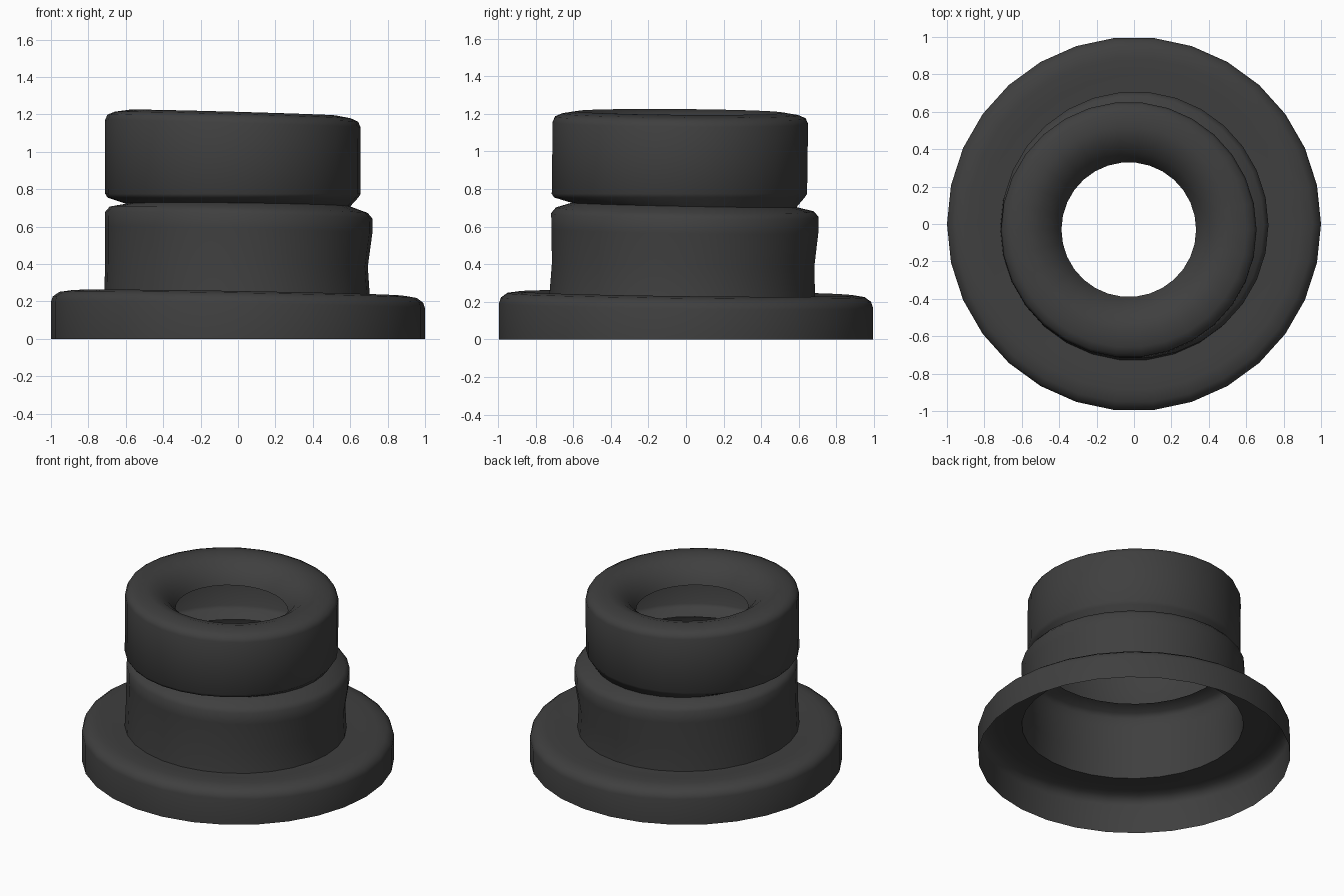
import bpy, bmesh, math

if "Cube" in bpy.data.objects:
    bpy.data.objects.remove(bpy.data.objects["Cube"], do_unlink=True)

SIDES = 30

rubber = bpy.data.materials.new("dark grey rubber")
rubber.use_nodes = True
colour = (0.05, 0.05, 0.05, 1)
rubber.diffuse_color = colour
rubber.node_tree.nodes["Principled BSDF"].inputs["Base Color"].default_value = colour


def lathe(name, profile):
    """Open shell from rings given as (radius, z, centre x, centre y, x tilt, y tilt)."""
    bm = bmesh.new()
    rings = []
    for r, z, cx, cy, tx, ty in profile:
        ring = []
        for i in range(SIDES):
            a = math.tau * i / SIDES
            x, y = r * math.cos(a), r * math.sin(a)
            ring.append(bm.verts.new((x + cx, y + cy, z + tx * x + ty * y)))
        rings.append(ring)
    for low, high in zip(rings, rings[1:]):
        for i in range(SIDES):
            j = (i + 1) % SIDES
            bm.faces.new((low[i], low[j], high[j], high[i]))
    mesh = bpy.data.meshes.new(name)
    bm.to_mesh(mesh)
    bm.free()
    obj = bpy.data.objects.new(name, mesh)
    bpy.context.collection.objects.link(obj)
    mesh.materials.append(rubber)
    bpy.ops.object.select_all(action='DESELECT')
    obj.select_set(True)
    bpy.context.view_layer.objects.active = obj
    bpy.ops.object.shade_smooth_by_angle(angle=math.radians(50))


def placed(points, cx, cy, tx, ty):
    return [(r, z, cx, cy, tx, ty) for r, z in points]


# Rings shared by neighbouring parts
foot = (0.71, 0.235, -0.005, -0.02, -0.015, -0.01)
groove = (0.60, 0.715, 0, -0.01, -0.012, -0.02)

# Wide base flange, open underneath
lathe("base_flange",
      [(1.0, 0, 0, 0, 0, 0)]
      + placed([(1.0, 0.18), (0.99, 0.21), (0.955, 0.235), (0.89, 0.245),
                (0.80, 0.238)], 0, 0, -0.017, -0.012)
      + [foot])

# Middle sleeve, narrowing to the groove
lathe("middle_sleeve",
      [foot, (0.702, 0.40, -0.008, -0.015, -0.02, -0.01)]
      + placed([(0.714, 0.58), (0.715, 0.66), (0.69, 0.69)], 0.004, -0.006, -0.025, -0.015)
      + [groove])

# Upper collar, rolling inward to the hole
lathe("upper_collar",
      [groove]
      + placed([(0.67, 0.755), (0.683, 0.775)], -0.027, -0.035, 0, 0)
      + placed([(0.683, 1.15), (0.67, 1.18), (0.63, 1.197), (0.55, 1.21),
                (0.48, 1.19), (0.415, 1.145), (0.375, 1.09), (0.36, 1.06)],
               -0.028, -0.03, -0.028, -0.008))
